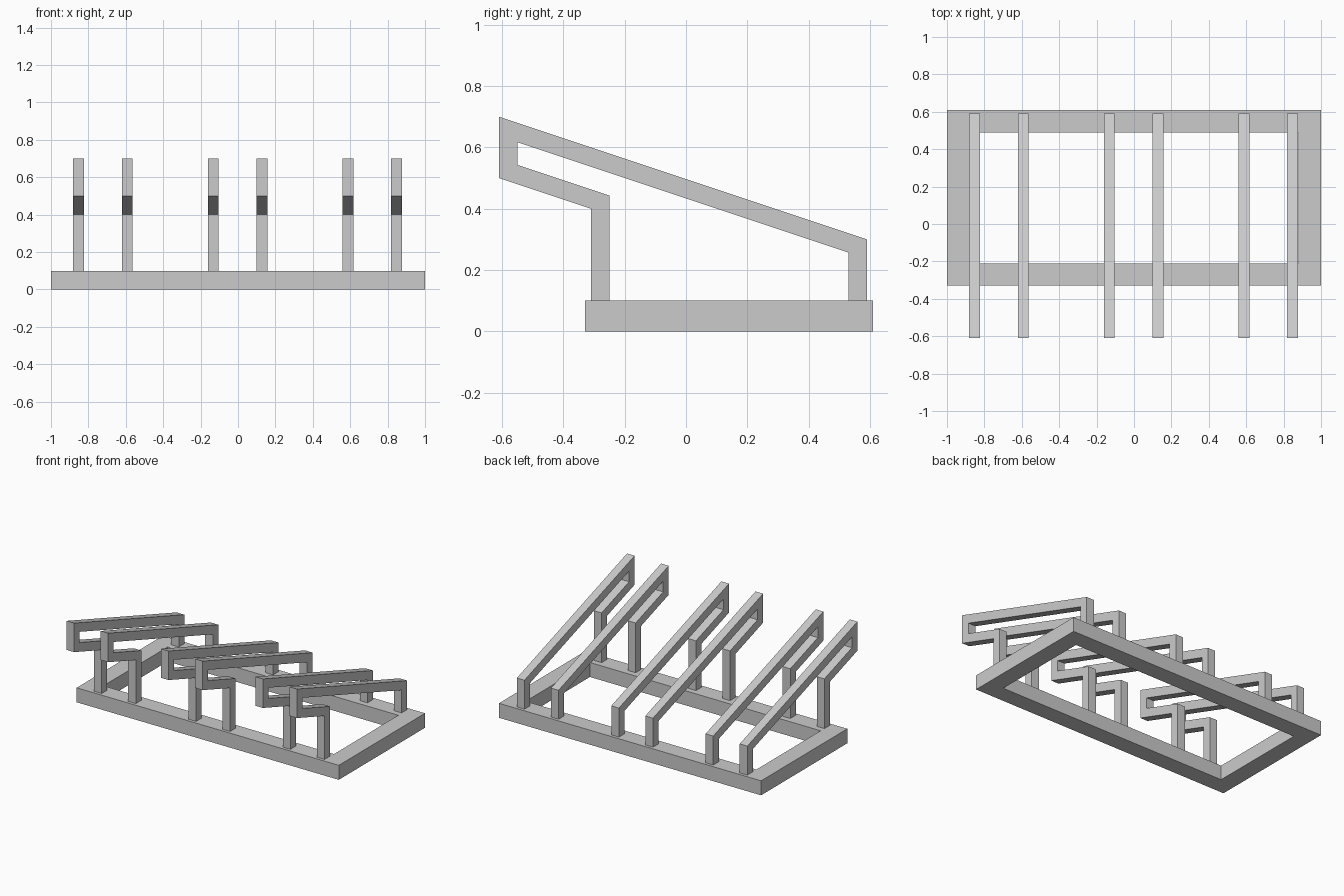
import bpy, bmesh

if "Cube" in bpy.data.objects:
    bpy.data.objects.remove(bpy.data.objects["Cube"])


def extrude_profile(name, points, offset):
    """Make a solid from a flat outline swept along an offset."""
    bm = bmesh.new()
    face = bm.faces.new([bm.verts.new(p) for p in points])
    ext = bmesh.ops.extrude_face_region(bm, geom=[face])
    moved = [v for v in ext["geom"] if isinstance(v, bmesh.types.BMVert)]
    bmesh.ops.translate(bm, vec=offset, verts=moved)
    bmesh.ops.recalc_face_normals(bm, faces=bm.faces[:])
    mesh = bpy.data.meshes.new(name)
    bm.to_mesh(mesh)
    bm.free()
    obj = bpy.data.objects.new(name, mesh)
    bpy.context.collection.objects.link(obj)
    return obj


# Base frame: one rectangular plate, inset and opened into a mitre-free ring
X, Y0, Y1, H, W = 1.0, -0.33, 0.61, 0.10, 0.12
bm = bmesh.new()
rings = []
for z in (0, H):
    for d in (0, W):
        rings.append([bm.verts.new(p) for p in (
            (-X + d, Y0 + d, z), (X - d, Y0 + d, z),
            (X - d, Y1 - d, z), (-X + d, Y1 - d, z))])
bottom_out, bottom_in, top_out, top_in = rings
for a, b in ((bottom_out, top_out), (top_out, top_in),
             (top_in, bottom_in), (bottom_in, bottom_out)):
    for i in range(4):
        j = (i + 1) % 4
        bm.faces.new((a[i], a[j], b[j], b[i]))
bmesh.ops.recalc_face_normals(bm, faces=bm.faces[:])
mesh = bpy.data.meshes.new("base_frame")
bm.to_mesh(mesh)
bm.free()
bpy.context.collection.objects.link(bpy.data.objects.new("base_frame", mesh))

# Bent support rails: side outline (y, z), placed in three pairs
outline = [(0.59, 0.10), (0.59, 0.30), (-0.61, 0.70), (-0.61, 0.50),
           (-0.31, 0.40), (-0.31, 0.10), (-0.25, 0.10), (-0.25, 0.443),
           (-0.55, 0.543), (-0.55, 0.617), (0.53, 0.257), (0.53, 0.10)]
RAIL = 0.058
for n, centre in enumerate((-0.722, -0.002, 0.718), 1):
    for side, dx in (("left", -0.13), ("right", 0.13)):
        x = centre + dx - RAIL / 2
        extrude_profile(f"support_rail_{n}_{side}",
                        [(x, y, z) for y, z in outline], (RAIL, 0, 0))
